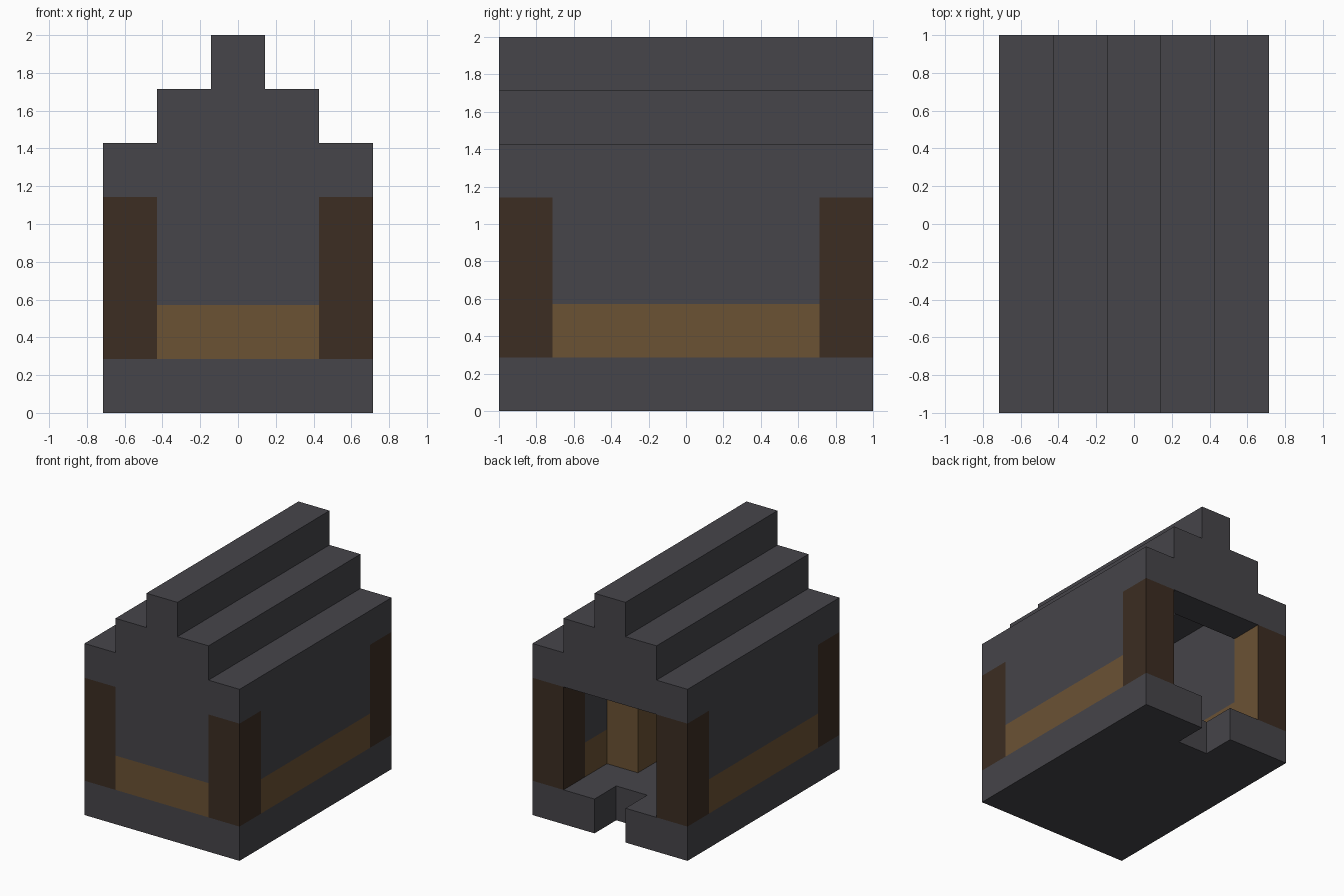
import bpy
import bmesh
from mathutils import Vector

if "Cube" in bpy.data.objects:
    bpy.data.objects.remove(bpy.data.objects["Cube"], do_unlink=True)

U = 2 / 7  # size of one building block


def material(name, rgb):
    m = bpy.data.materials.new(name)
    m.use_nodes = True
    color = (*rgb, 1)
    m.diffuse_color = color
    m.node_tree.nodes["Principled BSDF"].inputs["Base Color"].default_value = color
    return m


stone = material("dark grey stone", (0.061, 0.059, 0.068))
bark = material("dark brown log", (0.045, 0.026, 0.016))
plank = material("light brown plank", (0.147, 0.084, 0.034))


def prism(name, outline, z0, z1, *mats):
    """Extrude a plan outline, given in blocks, from z0 up to z1."""
    bm = bmesh.new()
    base = bm.faces.new([bm.verts.new(Vector((x, y, z0)) * U) for x, y in outline])
    top = bmesh.ops.extrude_face_region(bm, geom=[base])["geom"]
    moved = [v for v in top if isinstance(v, bmesh.types.BMVert)]
    bmesh.ops.translate(bm, verts=moved, vec=(0, 0, (z1 - z0) * U))
    bmesh.ops.recalc_face_normals(bm, faces=bm.faces)
    mesh = bpy.data.meshes.new(name)
    bm.to_mesh(mesh)
    bm.free()
    for m in mats:
        mesh.materials.append(m)
    obj = bpy.data.objects.new(name, mesh)
    bpy.context.collection.objects.link(obj)
    return obj


def box(name, x0, x1, y0, y1, z0, z1, *mats):
    return prism(name, [(x0, y0), (x1, y0), (x1, y1), (x0, y1)], z0, z1, *mats)


# Floor slab with a one-block notch at the doorway
prism("floor", [(-2.5, -3.5), (2.5, -3.5), (2.5, 3.5), (0.5, 3.5), (0.5, 2.5),
                (-0.5, 2.5), (-0.5, 3.5), (-2.5, 3.5)], 0, 1, stone)

# Front wall over its plank sill
box("front_sill", -1.5, 1.5, -3.5, -2.5, 1, 2, plank)
box("front_wall", -1.5, 1.5, -3.5, -2.5, 2, 4, stone)

for side, s in (("left", 1), ("right", -1)):
    # Side wall over its plank sill
    x0, x1 = sorted((1.5 * s, 2.5 * s))
    box(side + "_sill", x0, x1, -2.5, 2.5, 1, 2, plank)
    box(side + "_wall", x0, x1, -2.5, 2.5, 2, 4, stone)
    # Corner posts
    for end, y0 in (("front", -3.5), ("back", 2.5)):
        post = box(f"{end}_{side}_post", x0, x1, y0, y0 + 1, 1, 4, bark, plank)
        if end == "back" and side == "right":
            # Plank-faced door jamb
            for f in post.data.polygons:
                f.material_index = int(f.normal.x > 0.5)
    # Hollow stepped roof
    box(side + "_eave", x0, x1, -3.5, 3.5, 4, 5, stone)
    x0, x1 = sorted((0.5 * s, 1.5 * s))
    box(side + "_roof_step", x0, x1, -3.5, 3.5, 5, 6, stone)

box("roof_ridge", -0.5, 0.5, -3.5, 3.5, 6, 7, stone)

# Gables closing the roof ends
for end, y0 in (("front", -3.5), ("back", 2.5)):
    box(end + "_gable_lower", -1.5, 1.5, y0, y0 + 1, 4, 5, stone)
    box(end + "_gable_upper", -0.5, 0.5, y0, y0 + 1, 5, 6, stone)

# Plank column inside the room
box("inner_column", 0.5, 1.5, 0.5, 1.5, 1, 4, plank)
